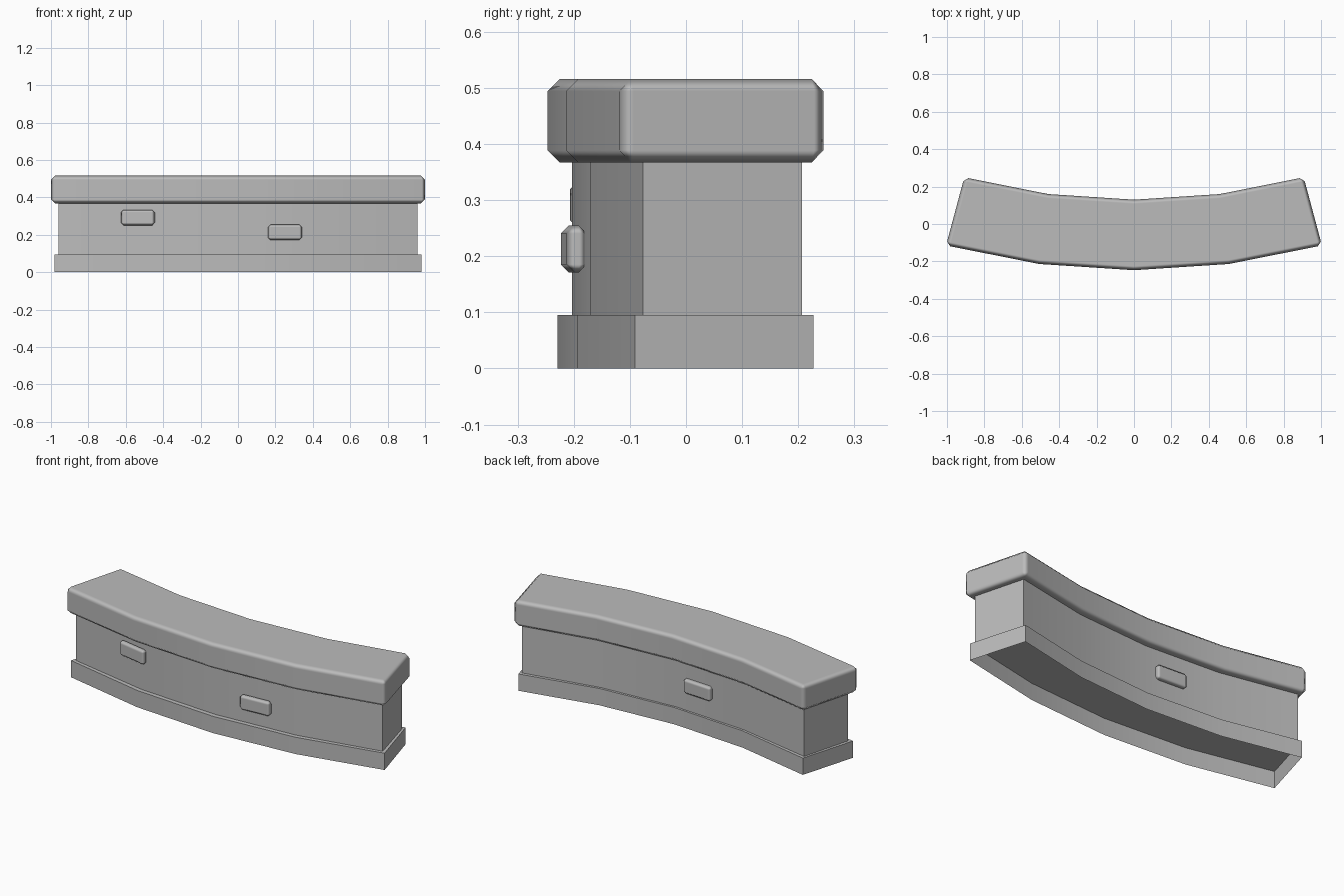
import bpy
import bmesh
from math import sin, cos, radians

old = bpy.data.objects.get("Cube")
if old:
    bpy.data.objects.remove(old, do_unlink=True)

stone = bpy.data.materials.new("grey stone")
stone.use_nodes = True
GREY = (0.5, 0.5, 0.5, 1)
stone.diffuse_color = GREY
stone.node_tree.nodes["Principled BSDF"].inputs["Base Color"].default_value = GREY

STEPS = 4


def finish(name, bm, bevel=0.0):
    bmesh.ops.recalc_face_normals(bm, faces=bm.faces)
    mesh = bpy.data.meshes.new(name)
    bm.to_mesh(mesh)
    bm.free()
    mesh.materials.append(stone)
    obj = bpy.data.objects.new(name, mesh)
    bpy.context.collection.objects.link(obj)
    bpy.ops.object.select_all(action="DESELECT")
    obj.select_set(True)
    bpy.context.view_layer.objects.active = obj
    bpy.ops.object.shade_smooth_by_angle(angle=radians(50 if bevel else 30))
    if bevel:
        mod = obj.modifiers.new("chamfer", "BEVEL")
        mod.width = bevel
        mod.segments = 1
        mod.limit_method = "ANGLE"
        mod.harden_normals = True
    return obj


def arc_block(name, half_x, front_y, width, angle, z0, z1, bevel=0.0, open_bottom=False):
    """Straight-sided block following a shallow arc about a point behind it."""
    a = radians(angle)
    radius = half_x / sin(a)
    centre_y = front_y + radius
    bm = bmesh.new()
    rings = []
    for i in range(STEPS + 1):
        t = a * (2 * i / STEPS - 1)
        rings.append([bm.verts.new((r * sin(t), centre_y - r * cos(t), z))
                      for r, z in ((radius, z0), (radius, z1),
                                   (radius - width, z1), (radius - width, z0))])
    for p, q in zip(rings, rings[1:]):
        for k in range(3 if open_bottom else 4):
            n = (k + 1) % 4
            bm.faces.new((p[k], p[n], q[n], q[k]))
    bm.faces.new(rings[0])
    bm.faces.new(rings[-1])
    return finish(name, bm, bevel)


def brick(name, x, y, z, turn):
    bm = bmesh.new()
    bmesh.ops.create_cube(bm, size=1)
    bmesh.ops.scale(bm, vec=(0.182, 0.036, 0.083), verts=bm.verts)
    obj = finish(name, bm, 0.014)
    obj.location = (x, y, z)
    obj.rotation_euler.z = radians(turn)


# Hollow plinth, wall and overhanging chamfered coping
arc_block("base_plinth", 0.982, -0.229, 0.331, 16, 0, 0.095, open_bottom=True)
arc_block("wall_body", 0.96, -0.203, 0.293, 15, 0.095, 0.38)
arc_block("top_coping", 1.005, -0.247, 0.377, 15, 0.367, 0.516, bevel=0.022)

# Raised bricks, two in front and one behind
brick("front_right_brick", -0.535, -0.174, 0.292, -11.25)
brick("front_left_brick", 0.251, -0.2, 0.213, 3.75)
brick("back_brick", -0.15, 0.106, 0.238, -3.75)
